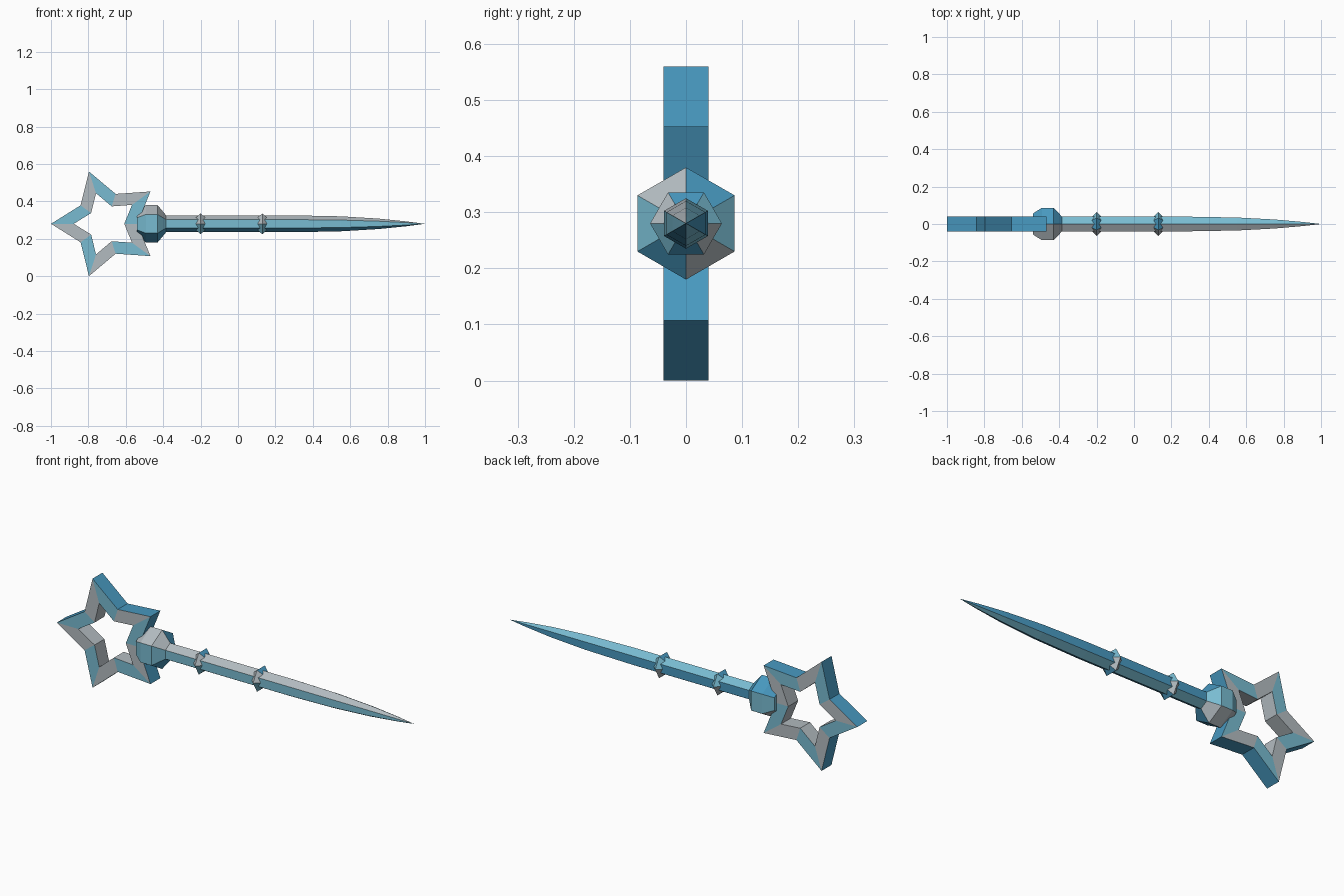
import bpy, bmesh, math

if "Cube" in bpy.data.objects:
    bpy.data.objects.remove(bpy.data.objects["Cube"])

Z = 0.28  # height of the long axis


def material(name, rgb):
    m = bpy.data.materials.new(name)
    m.diffuse_color = (*rgb, 1)
    m.use_nodes = True
    m.node_tree.nodes["Principled BSDF"].inputs["Base Color"].default_value = m.diffuse_color
    return m


MATS = [material("pale grey", (0.45, 0.50, 0.53)),
        material("light teal", (0.19, 0.50, 0.64)),
        material("deep blue", (0.065, 0.32, 0.53))]
GREY, TEAL, BLUE = range(3)


def finish(bm, name):
    bmesh.ops.recalc_face_normals(bm, faces=bm.faces)
    me = bpy.data.meshes.new(name)
    bm.to_mesh(me)
    bm.free()
    for m in MATS:
        me.materials.append(m)
    ob = bpy.data.objects.new(name, me)
    bpy.context.collection.objects.link(ob)
    return ob


def hex_loft(name, profile, colours, turn=0, closed=False):
    """Six-sided solid along x; profile is (x, radius), colours go round from the upper front."""
    bm = bmesh.new()
    rings = []
    for x, r in profile:
        if r == 0:
            rings.append([bm.verts.new((x, 0, Z))] * 6)
            continue
        ring = []
        for i in range(6):
            t = math.radians(60 * i + turn)
            ring.append(bm.verts.new((x, -r * math.sin(t), Z + r * math.cos(t))))
        rings.append(ring)
    pairs = list(zip(rings, rings[1:]))
    if closed:
        pairs.append((rings[-1], rings[0]))
    for a, b in pairs:
        for i in range(6):
            j = (i + 1) % 6
            corners = list(dict.fromkeys((a[i], a[j], b[j], b[i])))
            bm.faces.new(corners).material_index = colours[i]
    if not closed:
        for ring in (rings[0], rings[-1]):
            if ring[0] is not ring[1]:
                bm.faces.new(ring).material_index = TEAL
    return finish(bm, name)


# Tapering shaft
hex_loft("shaft",
         [(-0.40, 0.045), (0.30, 0.045), (0.55, 0.040), (0.75, 0.028), (0.90, 0.013), (1.0, 0)],
         [GREY, TEAL, BLUE, TEAL, BLUE, TEAL])

# Faceted gem between star and shaft
hex_loft("gem", [(-0.54, 0.065), (-0.493, 0.10), (-0.43, 0.10), (-0.376, 0.035)],
         [GREY, TEAL, BLUE] * 2)

# Two collars with a diamond section
for n, x in enumerate((-0.20, 0.13)):
    hex_loft(f"collar_{n + 1}",
             [(x - 0.024, 0.040), (x, 0.064), (x + 0.024, 0.040), (x, 0.016)],
             [GREY, TEAL, BLUE] * 2, turn=30, closed=True)

# Open five-pointed star head
CX, HALF = -0.706, 0.04
bm = bmesh.new()


def star_loop(tip, notch, y):
    loop = []
    for i in range(10):
        t = math.radians(180 - 36 * i)
        r = notch if i % 2 else tip
        loop.append(bm.verts.new((CX + r * math.cos(t), y, Z + r * math.sin(t))))
    return loop


front_out, back_out = (star_loop(0.294, 0.168, y) for y in (-HALF, HALF))
front_in, back_in = (star_loop(0.172, 0.098, y) for y in (-HALF, HALF))
for i in range(10):
    j = (i + 1) % 10
    for a, b, c in ((front_out, front_in, TEAL if i % 2 == 0 else GREY),
                    (back_out, back_in, GREY if i % 2 == 0 else TEAL),
                    (front_out, back_out, BLUE),
                    (front_in, back_in, GREY)):
        bm.faces.new((a[i], a[j], b[j], b[i])).material_index = c
finish(bm, "star_head")
